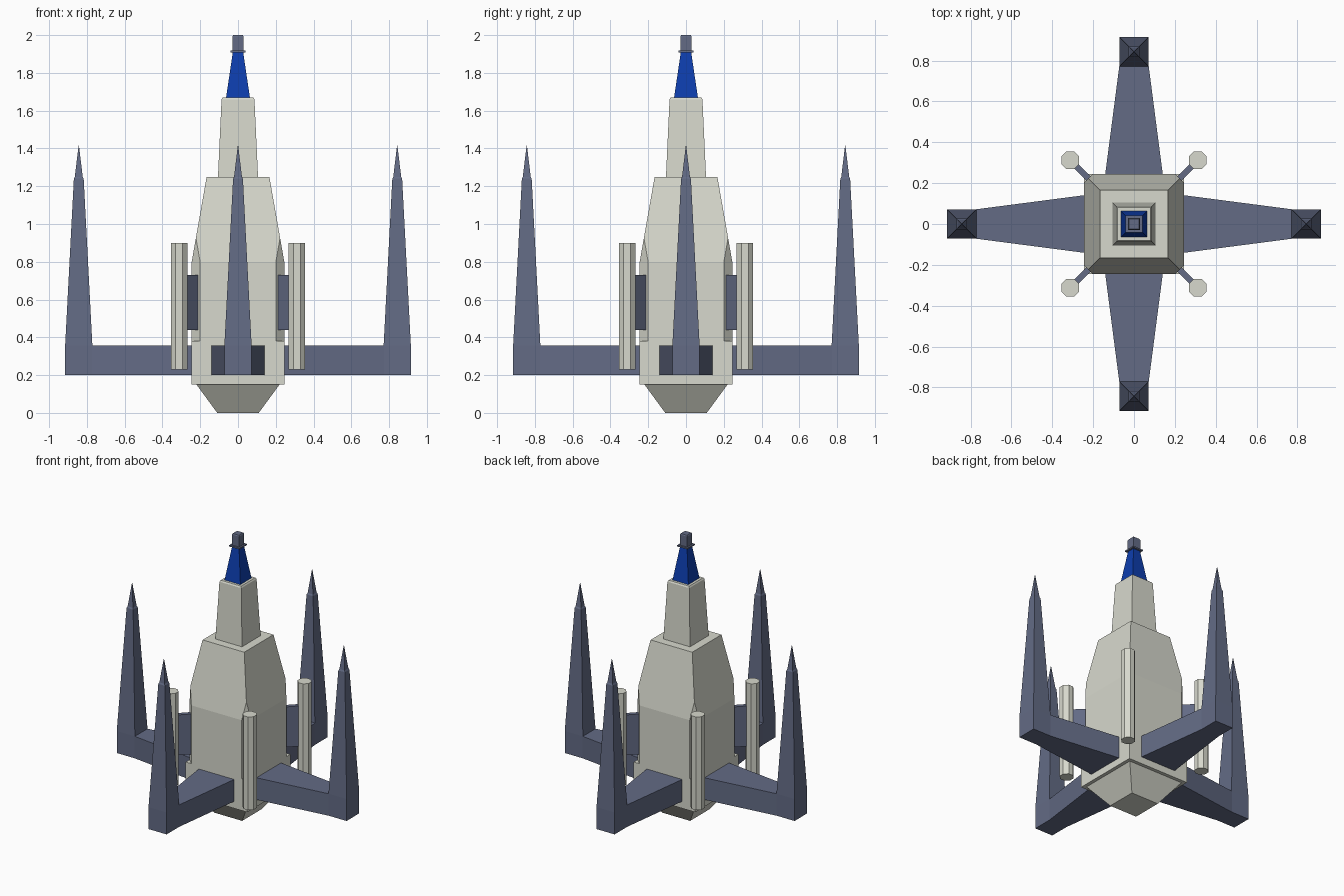
import bpy, bmesh, math
from mathutils import Matrix, Vector

if "Cube" in bpy.data.objects:
    bpy.data.objects.remove(bpy.data.objects["Cube"])


def material(name, rgb):
    m = bpy.data.materials.new(name)
    m.diffuse_color = (*rgb, 1)
    m.use_nodes = True
    m.node_tree.nodes["Principled BSDF"].inputs["Base Color"].default_value = m.diffuse_color
    return m


BEIGE = material("warm_grey_hull", (0.68, 0.69, 0.61))
SLATE = material("slate_blue", (0.125, 0.147, 0.235))
BLUE = material("deep_blue", (0.004, 0.047, 0.42))


def finish(name, bm, mat, angle=0.0):
    bmesh.ops.recalc_face_normals(bm, faces=bm.faces)
    bmesh.ops.rotate(bm, verts=bm.verts, cent=(0, 0, 0), matrix=Matrix.Rotation(angle, 3, 'Z'))
    me = bpy.data.meshes.new(name)
    bm.to_mesh(me)
    bm.free()
    me.materials.append(mat)
    ob = bpy.data.objects.new(name, me)
    bpy.context.collection.objects.link(ob)
    return ob


def loft(rings):
    """Skin a stack of equal-sized vertex rings and cap both ends."""
    bm = bmesh.new()
    loops = [[bm.verts.new(p) for p in ring] for ring in rings]
    n = len(loops[0])
    for a, b in zip(loops, loops[1:]):
        for i in range(n):
            j = (i + 1) % n
            bm.faces.new((a[i], a[j], b[j], b[i]))
    bm.faces.new(loops[0])
    bm.faces.new(loops[-1])
    return bm


def tower(profile, cx=0.0, sides=4):
    """Stack of regular rings from (half width, z) pairs, flats facing the axes."""
    k = 1 / math.cos(math.pi / sides)
    rings = []
    for h, z in profile:
        angs = [math.pi / sides + 2 * math.pi * i / sides for i in range(sides)]
        rings.append([(cx + h * k * math.cos(a), h * k * math.sin(a), z) for a in angs])
    return loft(rings)


def box(x0, x1, w0, w1, z0, z1):
    """Block along x whose half width changes from w0 to w1."""
    return loft([[(x, -w, z0), (x, w, z0), (x, w, z1), (x, -w, z1)]
                 for x, w in ((x0, w0), (x1, w1))])


# engine nozzle and square base block
finish("engine_nozzle", tower([(0.11, 0), (0.22, 0.15)]), BEIGE)
finish("base_block", tower([(0.245, 0.15), (0.245, 0.38)]), BEIGE)

# main hull: tapered tower with its vertical corners cut off
bm = tower([(0.245, 0.38), (0.245, 0.80), (0.166, 1.25)])
for sx in (-1, 1):
    for sy in (-1, 1):
        no = Vector((sx, sy, 0)).normalized()
        r = bmesh.ops.bisect_plane(bm, geom=bm.verts[:] + bm.edges[:] + bm.faces[:],
                                   plane_co=no * 0.315, plane_no=no, clear_outer=True)
        cut = [e for e in r["geom_cut"] if isinstance(e, bmesh.types.BMEdge)]
        bmesh.ops.holes_fill(bm, edges=cut, sides=0)
finish("main_hull", bm, BEIGE)

# neck, nose cone and mast
finish("neck", tower([(0.106, 1.25), (0.087, 1.66), (0.081, 1.67)]), BEIGE)
finish("nose_cone", tower([(0.063, 1.67), (0.027, 1.912)]), BLUE)
finish("mast_plate", tower([(0.041, 1.908), (0.041, 1.918)]), SLATE)
finish("mast", tower([(0.029, 1.918), (0.029, 1.993), (0.025, 2.0)]), SLATE)

for i in range(4):
    side = i * math.pi / 2
    corner = side + math.pi / 4
    # landing arm with upright spiked fin
    finish(f"arm_{i + 1}", box(0.235, 0.78, 0.142, 0.071, 0.20, 0.358), SLATE, side)
    finish(f"fin_{i + 1}", tower([(0.072, 0.20), (0.072, 0.358), (0.026, 1.24),
                                  (0.021, 1.25), (0.001, 1.415)], cx=0.843), SLATE, side)
    # corner rod on its pylon
    finish(f"pylon_{i + 1}", box(0.30, 0.43, 0.015, 0.015, 0.44, 0.73), SLATE, corner)
    finish(f"corner_rod_{i + 1}", tower([(0.044, 0.23), (0.044, 0.90)],
                                        cx=0.312 * math.sqrt(2), sides=8), BEIGE, corner)
